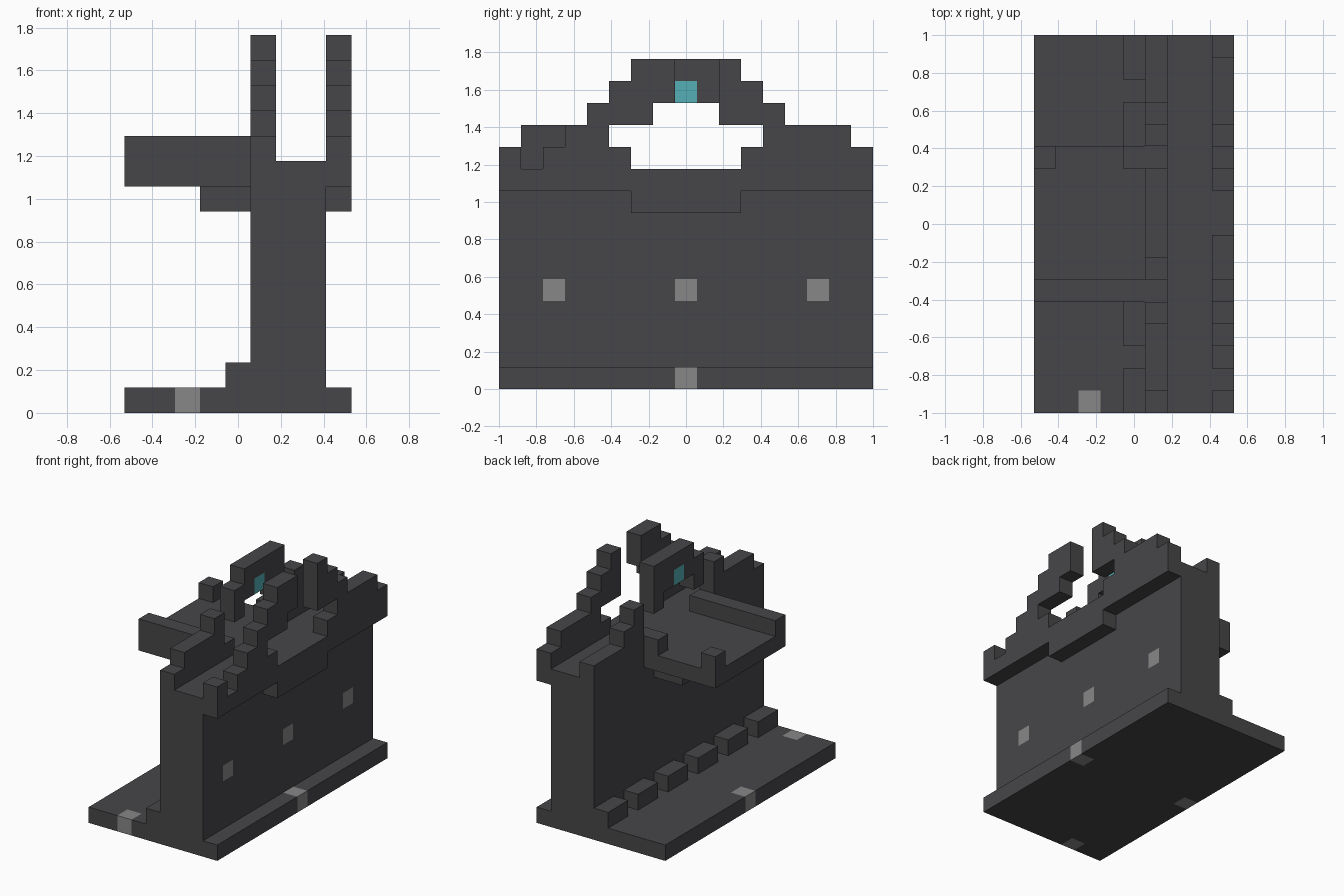
import bpy
import bmesh
from mathutils import Vector

U = 2 / 17                      # edge of one block
NX, NY = 9, 17                  # blocks across and along

if "Cube" in bpy.data.objects:
    bpy.data.objects.remove(bpy.data.objects["Cube"], do_unlink=True)


def material(name, rgb):
    m = bpy.data.materials.new(name)
    m.use_nodes = True
    color = (*rgb, 1)
    m.diffuse_color = color
    m.node_tree.nodes["Principled BSDF"].inputs["Base Color"].default_value = color
    return m


MATERIALS = [material("dark stone", (0.062, 0.061, 0.066)),
             material("pale stone", (0.245, 0.245, 0.245)),
             material("teal gem", (0.09, 0.43, 0.47))]
PALE, TEAL = 1, 2


def box(x, y, z):
    """Block cells in three half-open ranges."""
    return {(i, j, k) for i in range(*x) for j in range(*y) for k in range(*z)}


def parapet(column, tops):
    """Stepped wall with an arched opening, one height per block."""
    opening = (box((column, column + 1), (6, 11), (10, 11))
               | box((column, column + 1), (5, 12), (11, 12))
               | box((column, column + 1), (7, 10), (12, 13)))
    cells = {(column, j, k) for j, top in enumerate(tops) for k in range(10, top)}
    return cells - opening


footing = set()
for start in range(0, NY, 3):
    footing |= box((4, 5), (start, start + 2), (1, 2))

parts = {
    "base": box((0, NX), (0, NY), (0, 1)),
    "main_wall": box((5, 8), (0, NY), (1, 10)),
    "footing_blocks": footing,
    "outer_ledge": box((8, 9), (0, NY), (9, 10)),
    "ledge_corbel": box((8, 9), (6, 11), (8, 9)),
    "balcony_corbel": box((3, 5), (6, 11), (8, 9)),
    "balcony_floor": box((0, 5), (5, 12), (9, 10)),
    "balcony_side_wall": box((0, 5), (5, 6), (10, 11)),
    "balcony_posts": {(0, 11, 10), (4, 11, 10)},
    "outer_parapet": parapet(8, [11, 10, 11, 12, 13, 14, 15, 15, 10, 10,
                                 15, 14, 13, 12, 12, 12, 11]),
    "inner_parapet": parapet(5, [11, 12, 12, 12, 13, 11, 14, 15, 15, 15,
                                 15, 11, 13, 12, 11, 11, 11]),
}

# Coloured blocks set into the base, the wall and the arch
accents = {(2, 0, 0): PALE, (8, 8, 0): PALE, (0, 8, 0): PALE,
           (7, 2, 4): PALE, (7, 8, 4): PALE, (7, 14, 4): PALE,
           (5, 8, 13): TEAL}
solid = set().union(*parts.values())


def build(name, cells):
    """Mesh of the exposed faces of the cells."""
    bm = bmesh.new()
    origin = Vector((-NX / 2, -NY / 2, 0))
    for cell in sorted(cells):
        for axis in range(3):
            for side in (0, 1):
                step = [0, 0, 0]
                step[axis] = 2 * side - 1
                if tuple(c + s for c, s in zip(cell, step)) in solid:
                    continue
                corners = []
                for a, b in ((0, 0), (1, 0), (1, 1), (0, 1)):
                    p = Vector(cell) + origin
                    p[axis] += side
                    p[(axis + 1) % 3] += a
                    p[(axis + 2) % 3] += b
                    corners.append(bm.verts.new(p * U))
                if not side:
                    corners.reverse()
                bm.faces.new(corners).material_index = accents.get(cell, 0)
    bmesh.ops.remove_doubles(bm, verts=bm.verts, dist=U / 100)
    mesh = bpy.data.meshes.new(name)
    bm.to_mesh(mesh)
    bm.free()
    for m in MATERIALS:
        mesh.materials.append(m)
    bpy.context.collection.objects.link(bpy.data.objects.new(name, mesh))


for part, cells in parts.items():
    build(part, cells)
